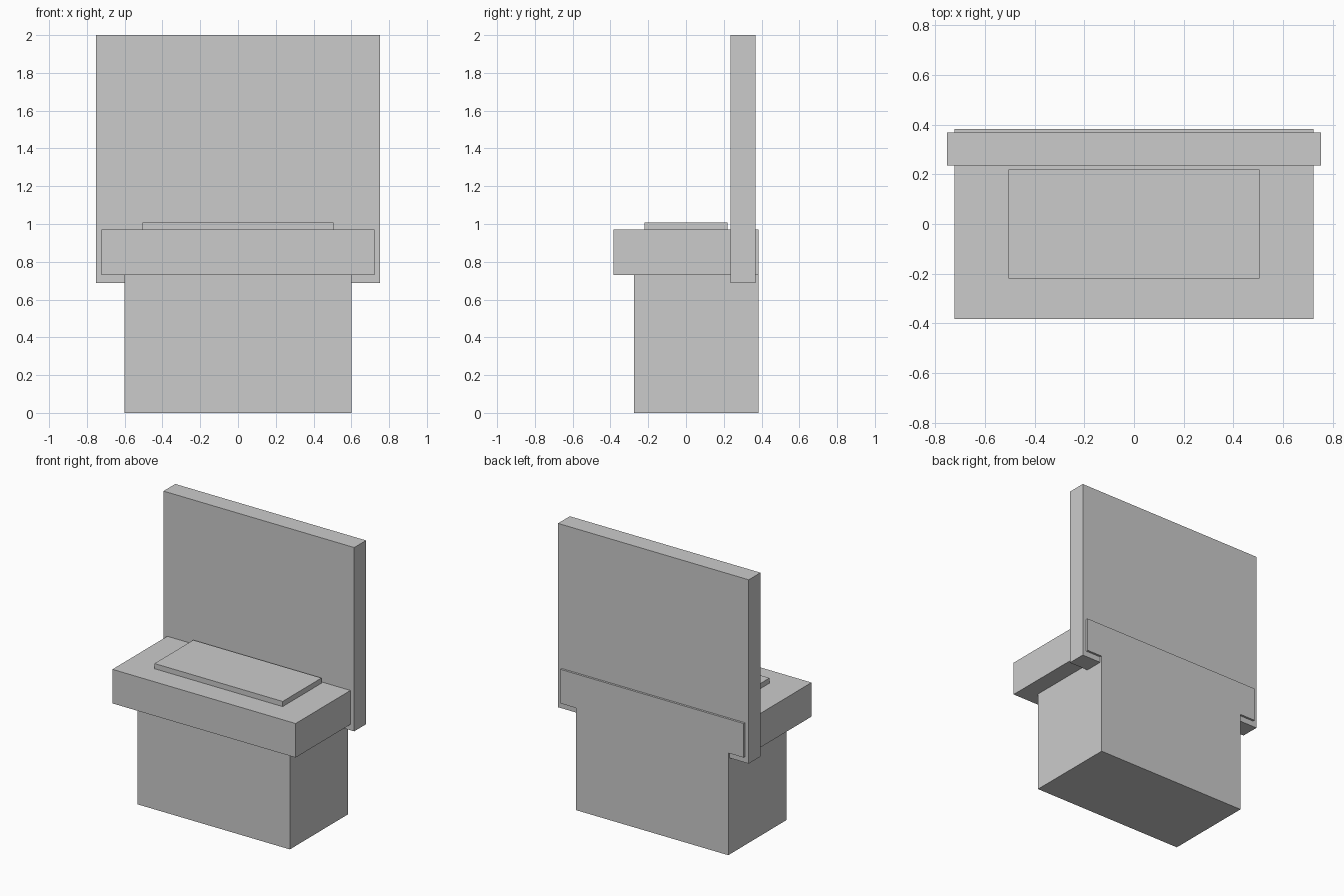
import bpy
import bmesh
from mathutils import Matrix, Vector

if "Cube" in bpy.data.objects:
    bpy.data.objects.remove(bpy.data.objects["Cube"])


def box(name, half_width, y0, y1, z0, z1):
    """Box centred on x = 0, given its y and z extents."""
    bm = bmesh.new()
    centre = Vector((0, (y0 + y1) / 2, (z0 + z1) / 2))
    size = Vector((2 * half_width, y1 - y0, z1 - z0))
    bmesh.ops.create_cube(bm, size=1, matrix=Matrix.LocRotScale(centre, None, size))
    mesh = bpy.data.meshes.new(name)
    bm.to_mesh(mesh)
    bm.free()
    obj = bpy.data.objects.new(name, mesh)
    bpy.context.collection.objects.link(obj)
    return obj


BACK = 0.383

# Pedestal, flush with the counter at the back
box("pedestal", 0.602, -0.275, BACK, 0.0, 0.729)
# Overhanging counter slab
box("counter", 0.723, -BACK, BACK, 0.729, 0.972)
# Raised pad on the counter
box("counter_pad", 0.506, -0.219, 0.219, 0.972, 1.009)
# Tall upright panel let into the back of the counter
box("back_panel", 0.753, 0.235, 0.368, 0.688, 2.0)
